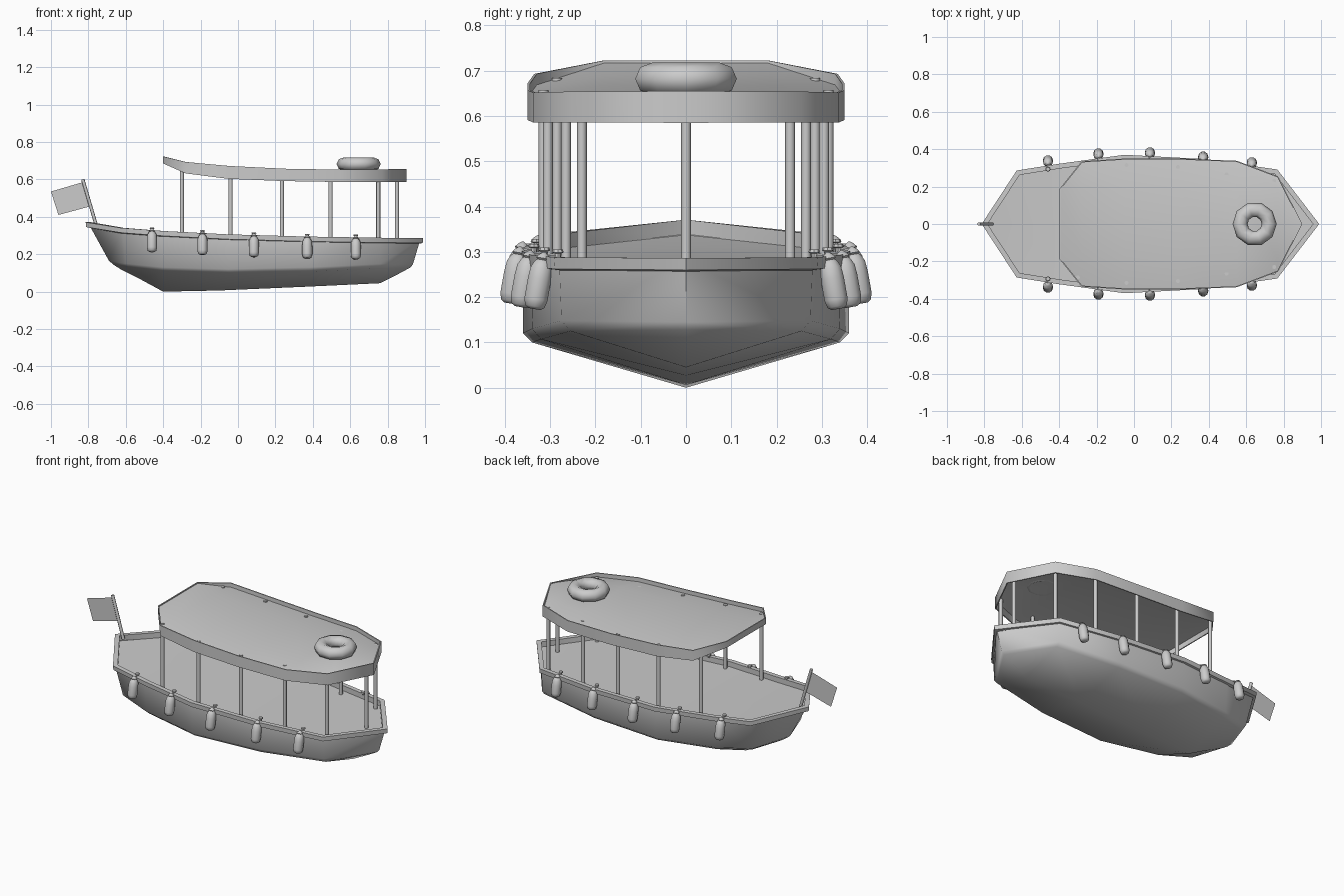
import bpy, bmesh, math
from mathutils import Vector

if "Cube" in bpy.data.objects:
    bpy.data.objects.remove(bpy.data.objects["Cube"])


def finish(name, bm, smooth=None):
    bmesh.ops.remove_doubles(bm, verts=bm.verts, dist=1e-5)
    bmesh.ops.recalc_face_normals(bm, faces=bm.faces)
    me = bpy.data.meshes.new(name)
    bm.to_mesh(me)
    bm.free()
    ob = bpy.data.objects.new(name, me)
    bpy.context.collection.objects.link(ob)
    if smooth:
        bpy.ops.object.select_all(action='DESELECT')
        ob.select_set(True)
        bpy.context.view_layer.objects.active = ob
        bpy.ops.object.shade_smooth_by_angle(angle=math.radians(smooth))
    return ob


def grid(bm, rows, closed=False):
    """Skin a list of equally long point rows with quads."""
    vs = [[bm.verts.new(p) for p in r] for r in rows]
    n = len(rows[0])
    for a, b in zip(vs, vs[1:]):
        for i in range(n if closed else n - 1):
            j = (i + 1) % n
            bm.faces.new((a[i], a[j], b[j], b[i]))


def mirror(row):
    return [(x, -y, z) for x, y, z in row]


def loop(half):
    return half + [(x, -y, z) for x, y, z in reversed(half) if y > 1e-6]


def offset(pts, d, dz=0.0):
    """Mitred outward offset of a closed outline, plus a vertical shift."""
    out = []
    for i, p in enumerate(pts):
        p = Vector(p)
        a = (p - Vector(pts[i - 1])).xy.normalized()
        b = (Vector(pts[(i + 1) % len(pts)]) - p).xy.normalized()
        na, nb = Vector((-a.y, a.x)), Vector((-b.y, b.x))
        m = (na + nb) * (d / (1 + na.dot(nb)))
        out.append((p.x + m.x, p.y + m.y, p.z + dz))
    return out


def lathe(name, profile, sides, base, axis=(0, 0, 1), smooth=40):
    bm = bmesh.new()
    rot = Vector((0, 0, 1)).rotation_difference(Vector(axis))
    rows = [[Vector(base) + rot @ Vector((r * math.cos(t), r * math.sin(t), z))
             for t in (2 * math.pi * k / sides for k in range(sides))] for r, z in profile]
    grid(bm, rows, True)
    bmesh.ops.holes_fill(bm, edges=bm.edges, sides=0)
    return finish(name, bm, smooth)


def rod(name, p, q, r, sides=8):
    d = Vector(q) - Vector(p)
    return lathe(name, [(r, 0), (r, d.length)], sides, p, d, 50)


def lerp(table, x):
    for a, b in zip(table, table[1:]):
        if x <= b[0]:
            t = max(0, (x - a[0]) / (b[0] - a[0]))
            return a[1] + t * (b[1] - a[1])
    return table[-1][1]


# Hull: keel, lower chine, upper chine and sheer lines
keel = [(-.62, 0, .115), (-.52, 0, .065), (-.40, 0, 0), (-.10, 0, .006),
        (.38, 0, .027), (.76, 0, .045), (.84, 0, .085)]
low = [(-.66, 0, .14), (-.58, .20, .13), (-.40, .27, .11), (-.05, .34, .10),
       (.38, .32, .107), (.76, .255, .125), (.92, 0, .128)]
chine = [(-.69, 0, .165), (-.60, .23, .15), (-.40, .295, .13), (-.05, .36, .12),
         (.38, .34, .13), (.76, .275, .148), (.935, 0, .145)]
sheer = [(-.80, 0, .365), (-.62, .275, .335), (-.40, .31, .318), (-.05, .358, .30),
         (.38, .335, .288), (.76, .28, .282), (.975, 0, .28)]
bm = bmesh.new()
for f in (list, mirror):
    grid(bm, [f(r) for r in (keel, low, chine, sheer)])
finish("hull", bm, 60)

# Deck sits just below the rail
deck = [(x, max(y - .004, 0), z - .025) for x, y, z in sheer]
bm = bmesh.new()
grid(bm, [deck, [(x, 0, z) for x, y, z in deck], mirror(deck)])
bmesh.ops.dissolve_degenerate(bm, dist=1e-5, edges=bm.edges)
finish("deck", bm, 30)


# Closed rim strips: gunwale rail and roof fascia
def rim(name, outer_top, inner_top, inner_bottom, outer_bottom):
    bm = bmesh.new()
    grid(bm, [outer_top, inner_top, inner_bottom, outer_bottom, outer_top], True)
    finish(name, bm, 60)


edge = loop(sheer)
rim("gunwale_rail", offset(edge, .012, .006), offset(edge, -.014, .006),
    offset(edge, -.014, -.026), offset(edge, .010, -.020))

# Roof: upswept canopy with hanging fascia and a cambered panel inside it
top_z = [(-.40, .722), (-.28, .693), (-.05, .672), (.25, .657), (.55, .652), (.9, .655)]
bot_z = [(-.40, .685), (-.28, .632), (-.05, .603), (.25, .591), (.55, .586), (.9, .585)]
plan = [(-.40, .185), (-.28, .335), (-.05, .35), (.25, .35), (.55, .338), (.77, .255), (.9, 0)]
upper = loop([(x, y, lerp(top_z, x)) for x, y in plan])
lower = loop([(x, y, lerp(bot_z, x)) for x, y in plan])
rim("roof_fascia", upper, offset(upper, -.006), offset(lower, -.006), lower)
sheet = [(x, max(y - .004, 0), lerp(top_z, x) - (.024 if y > .2 else .004)) for x, y in plan]
crown = [(x, min(.185, y), lerp(top_z, x) - .004) for x, y, z in sheet]
bm = bmesh.new()
grid(bm, [sheet, crown, mirror(crown), mirror(sheet)])
bmesh.ops.dissolve_degenerate(bm, dist=1e-5, edges=bm.edges)
finish("roof_panel", bm, 60)

# Roof posts
sheer_z = [(x, z) for x, y, z in sheer]
for i, (x, y) in enumerate([(-.30, .285), (-.04, .315), (.235, .305), (.495, .265), (.75, .23), (.85, 0)]):
    for s in ((1, -1) if y else (1,)):
        rod(f"roof_post_{i}_{s}", (x, s * y, lerp(sheer_z, x) - .03),
            (x, s * y, lerp(top_z, x) - .014), .011)

# Life ring lying on the roof
bm = bmesh.new()
rows = []
for i in range(11):
    a = 2 * math.pi * i / 10
    rows.append([(.645 + (.078 + .04 * math.cos(b)) * math.cos(a),
                  (.078 + .04 * math.cos(b)) * math.sin(a),
                  .682 + .036 * math.sin(b)) for b in (math.pi * k / 4 for k in range(8))])
grid(bm, rows, True)
finish("life_ring", bm, 60)

# Fenders hung over the rail on both sides
body = [(.014, -.114), (.023, -.108), (.027, -.092), (.027, -.045), (.025, -.022),
        (.018, -.008), (.013, -.004), (.017, .000), (.010, .008), (.002, .014)]
for i, (x, y) in enumerate([(-.46, .325), (-.19, .362), (.085, .368), (.37, .345), (.63, .315)]):
    z = lerp(sheer_z, x) + .002
    for s in (1, -1):
        lathe(f"fender_{i}_{s}", body, 10, (x, s * y, z), (0, -s * .18, 1), 60)
        rod(f"fender_rope_{i}_{s}", (x, s * (y + .005), z + .003), (x, s * (y - .04), z + .010), .004, 6)
        lathe(f"fender_cleat_{i}_{s}", [(.007, 0), (.007, .010), (.013, .013), (.011, .019)], 8,
              (x, s * (y - .032), z))

# Flag and pole at the raised end
rod("flag_pole", (-.758, 0, .355), (-.83, 0, .60), .009)
bm = bmesh.new()
grid(bm, [[(-.83, 0, .585), (-.793, 0, .455)], [(-1.0, 0, .535), (-.96, 0, .41)]])
finish("flag", bm)
